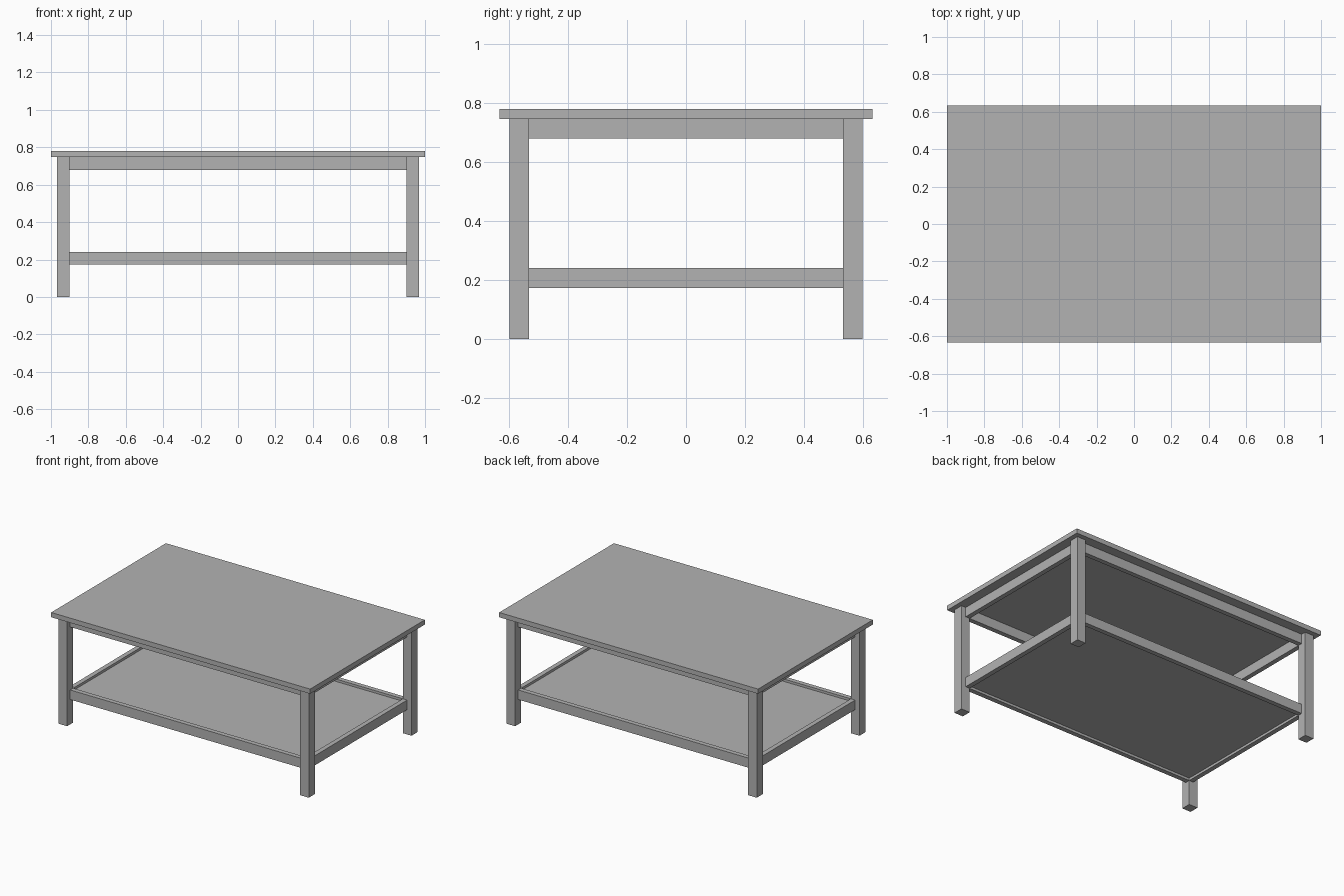
import bpy

default_cube = bpy.data.objects.get("Cube")
if default_cube:
    bpy.data.objects.remove(default_cube, do_unlink=True)

# Single painted finish
GREY = (0.45, 0.45, 0.45, 1.0)
paint = bpy.data.materials.new("grey_paint")
paint.use_nodes = True
paint.diffuse_color = GREY
paint.node_tree.nodes["Principled BSDF"].inputs["Base Color"].default_value = GREY


def box(name, x, y, z):
    """Box spanning the given (low, high) range on each axis."""
    spans = (x, y, z)
    bpy.ops.mesh.primitive_cube_add(size=1, location=[(a + b) / 2 for a, b in spans])
    obj = bpy.context.object
    obj.name = obj.data.name = name
    obj.scale = [b - a for a, b in spans]
    bpy.ops.object.transform_apply(location=False, rotation=False, scale=True)
    obj.data.materials.append(paint)
    return obj


def side(sign, low, high):
    """Range on the positive or negative side of an axis."""
    return tuple(sorted((sign * low, sign * high)))


UNDERSIDE = 0.747          # bottom of the table top
LEG_X, LEG_Y = 0.9, 0.533  # inner faces of the legs
LEG = 0.067                # leg width
RAIL = 0.033               # rail thickness

# Table top
box("table_top", (-1, 1), (-0.633, 0.633), (UNDERSIDE, 0.78))

# Four square legs
for sx, x_name in ((-1, "right"), (1, "left")):
    for sy, y_name in ((-1, "front"), (1, "back")):
        box(f"{y_name}_{x_name}_leg", side(sx, LEG_X, LEG_X + LEG),
            side(sy, LEG_Y, LEG_Y + LEG), (0, UNDERSIDE))

# Upper apron and lower rails, flush with the inner faces of the legs
for level, z in (("apron", (0.68, UNDERSIDE)), ("shelf_rail", (0.173, 0.24))):
    for s, x_name, y_name in ((-1, "right", "front"), (1, "left", "back")):
        box(f"{y_name}_{level}", (-LEG_X, LEG_X), side(s, LEG_Y, LEG_Y + RAIL), z)
        box(f"{x_name}_{level}", side(s, LEG_X, LEG_X + RAIL), (-LEG_Y, LEG_Y), z)

# Shelf panel set between the lower rails
box("shelf", (-LEG_X, LEG_X), (-LEG_Y, LEG_Y), (0.19, 0.223))
